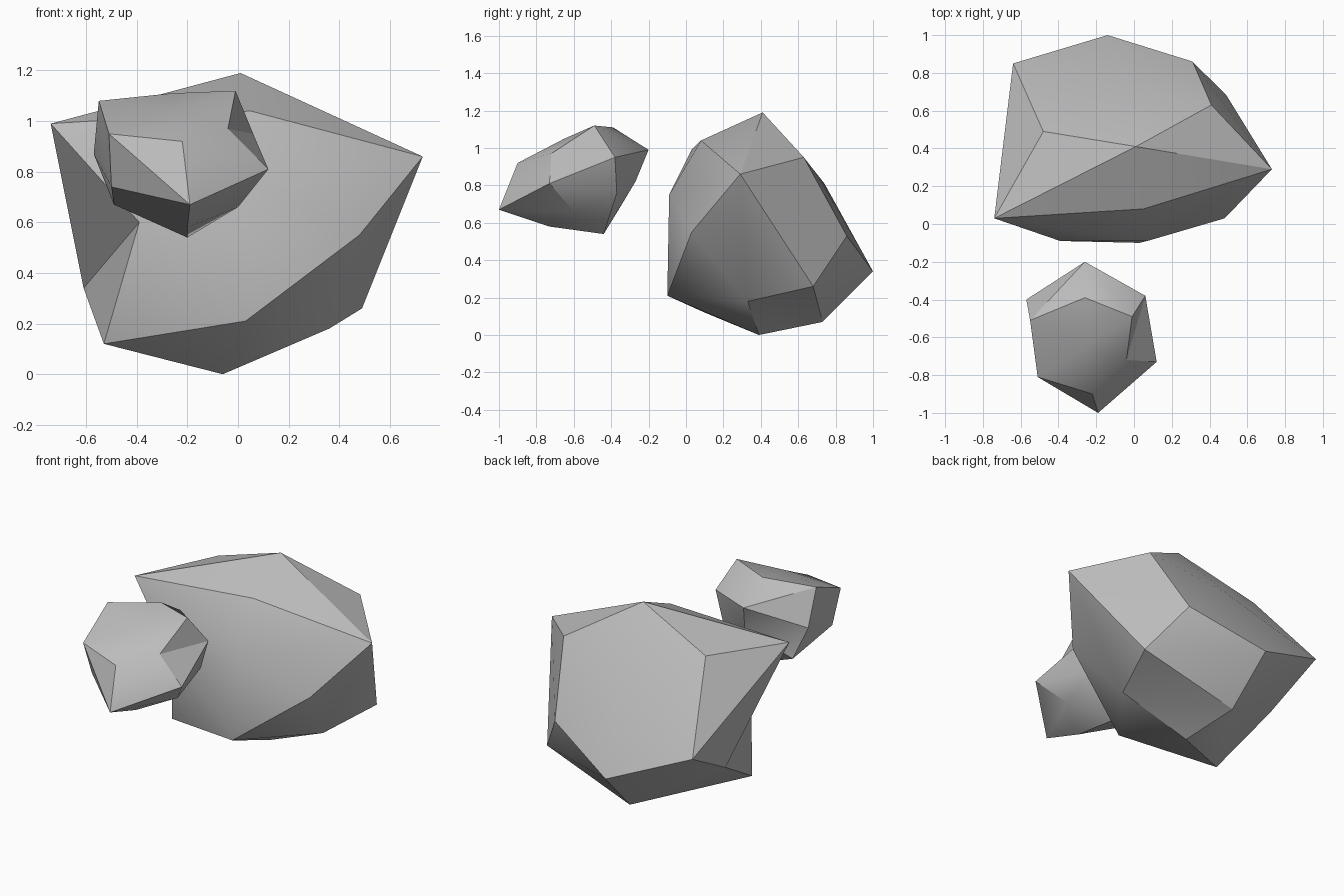
import bpy
import bmesh
import math

cube = bpy.data.objects.get("Cube")
if cube:
    bpy.data.objects.remove(cube, do_unlink=True)


def make_material(name, color):
    material = bpy.data.materials.new(name)
    material.use_nodes = True
    material.diffuse_color = color
    material.node_tree.nodes["Principled BSDF"].inputs["Base Color"].default_value = color
    return material


def make_rock(name, corners, patches, material):
    """Build a closed rock; every patch is a fan of triangles around its first corner."""
    bm = bmesh.new()
    verts = {letter: bm.verts.new(position) for letter, position in corners.items()}
    for patch in patches.split():
        hub, rim = patch[0], patch[1:]
        for first, second in zip(rim, rim[1:]):
            bm.faces.new([verts[hub], verts[first], verts[second]])
    bmesh.ops.recalc_face_normals(bm, faces=bm.faces[:])
    mesh = bpy.data.meshes.new(name)
    bm.to_mesh(mesh)
    bm.free()
    mesh.materials.append(material)
    rock = bpy.data.objects.new(name, mesh)
    bpy.context.collection.objects.link(rock)

    # Soften shallow facets, keep the steep ridges crisp
    bpy.ops.object.select_all(action="DESELECT")
    rock.select_set(True)
    bpy.context.view_layer.objects.active = rock
    bpy.ops.object.shade_smooth_by_angle(angle=math.radians(30))
    return rock


stone_grey = make_material("stone grey", (0.5, 0.5, 0.5, 1))

# Large boulder at the back
large_corners = {
    "A": (-.74, .03, .99), "B": (.01, .41, 1.19), "C": (.73, .29, .86),
    "D": (.05, .08, 1.04), "E": (-.39, -.09, .6), "F": (.07, -.09, .75),
    "G": (.03, -.1, .21), "H": (-.53, .1, .12), "I": (-.61, .48, .34),
    "J": (-.06, .39, 0), "K": (.36, .33, .18), "L": (.49, .68, .26),
    "M": (.48, .03, .55), "N": (-.12, .73, .07), "O": (-.14, 1, .34),
    "P": (.31, .86, .53), "Q": (.41, .63, .95), "R": (-.64, .85, .54),
    "S": (-.48, .49, 1.01), "U": (-.06, .74, .81),
}
large_patches = """
    FADCMGEA EGHI AEIRSBD BDCQ USBQPORS
    CQPLKM GMKJH LPON NLKJHIRO
"""
make_rock("large_rock", large_corners, large_patches, stone_grey)

# Small rock floating in front
small_corners = {
    "A": (-.55, -.51, 1.08), "B": (-.01, -.49, 1.12), "C": (.06, -.38, .95),
    "D": (.12, -.73, .81), "E": (-.19, -1, .67), "F": (-.2, -.44, .54),
    "G": (0, -.6, .66), "H": (-.49, -.36, .67), "I": (-.5, -.74, .74),
    "J": (-.57, -.4, .87), "K": (-.51, -.81, .95), "L": (-.22, -.9, .92),
    "M": (-.2, -.73, .58), "N": (-.26, -.2, .99), "O": (-.26, -.39, 1.11),
    "P": (-.22, -.27, .82), "Q": (0, -.37, .76), "S": (-.25, -.65, 1.05),
    "V": (-.04, -.72, .97),
}
small_patches = """
    SAKLVBOA KLEIA VBCDL DLEGQC NOAJ NOBC
    PNJHFQCN GQFME MEIHF IAJH
"""
make_rock("small_rock", small_corners, small_patches, stone_grey)
